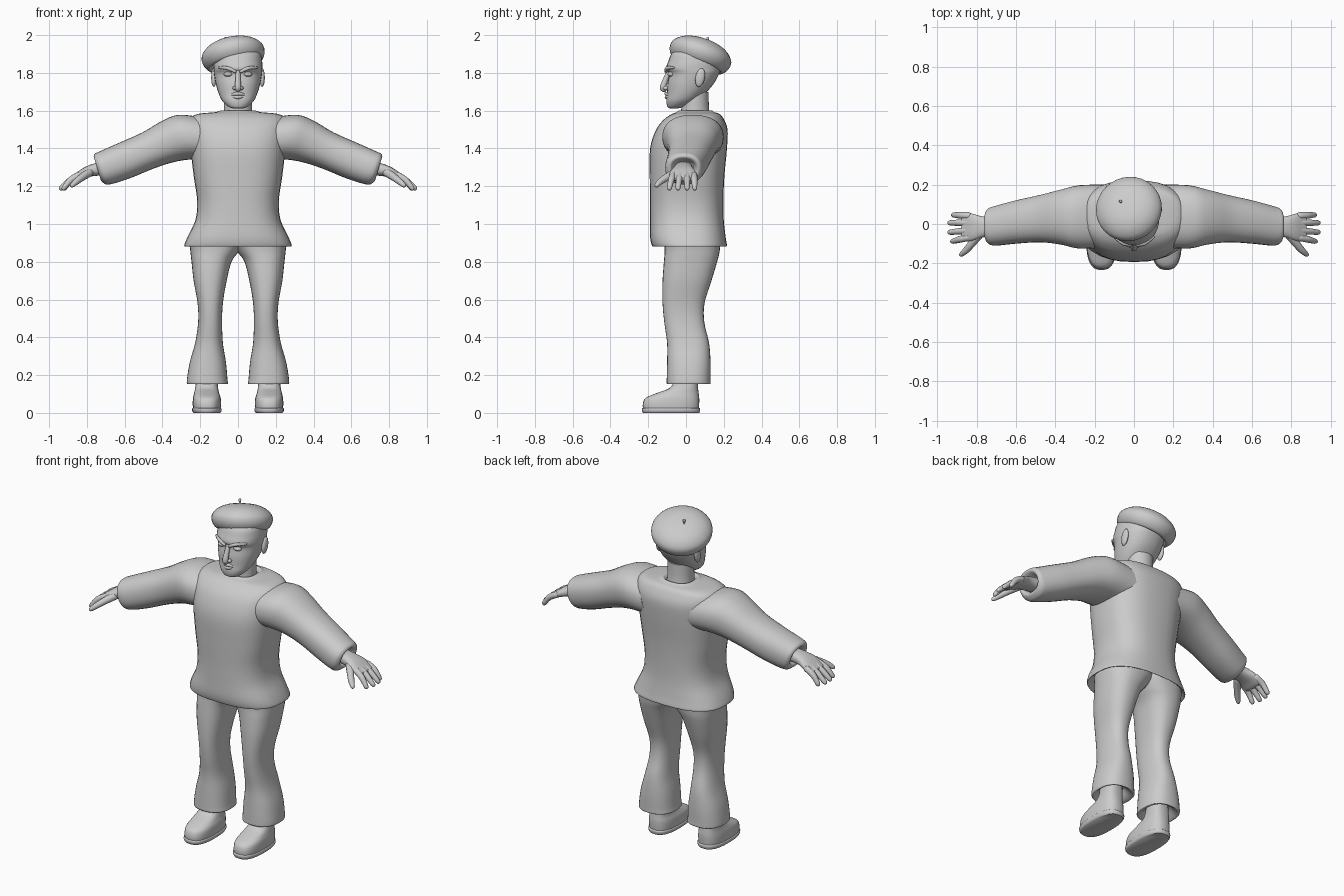
import bpy, bmesh
from math import cos, sin, pi
from mathutils import Vector, Matrix

SEG = 32


def catmull(rows, sub):
    """Smoothly interpolate a list of equal-length number rows."""
    out = []
    for i in range(len(rows) - 1):
        p = [rows[max(0, min(len(rows) - 1, i + k))] for k in (-1, 0, 1, 2)]
        for j in range(sub):
            t = j / sub
            out.append([0.5 * (2 * b + (c - a) * t + (2 * a - 5 * b + 4 * c - d) * t * t
                               + (3 * b - a - 3 * c + d) * t ** 3) for a, b, c, d in zip(*p)])
    return out + [list(rows[-1])]


def skin(name, loops, side=1):
    """Bridge point loops into a closed smooth mesh; side=-1 mirrors it in x."""
    bm = bmesh.new()
    vs = [[bm.verts.new((p[0] * side, p[1], p[2])) for p in loop] for loop in loops]
    n = len(vs[0])
    for a, b in zip(vs, vs[1:]):
        for i in range(n):
            bm.faces.new((a[i], a[(i + 1) % n], b[(i + 1) % n], b[i]))
    bm.faces.new(vs[0])
    bm.faces.new(vs[-1])
    bmesh.ops.recalc_face_normals(bm, faces=bm.faces)
    me = bpy.data.meshes.new(name)
    bm.to_mesh(me)
    bm.free()
    ob = bpy.data.objects.new(name, me)
    bpy.context.collection.objects.link(ob)
    bpy.ops.object.select_all(action='DESELECT')
    ob.select_set(True)
    bpy.context.view_layer.objects.active = ob
    bpy.ops.object.shade_smooth_by_angle(angle=1.0)
    return ob


def loft(name, rows, axis='z', e=2.3, side=1, shear=0.0, sub=4):
    """Rows (level, u0, u1, y0, y1): superellipse slices stacked along z or x."""
    loops = []
    for l, u0, u1, y0, y1 in catmull(rows, sub):
        loop = []
        for i in range(SEG):
            c, s = cos(2 * pi * i / SEG), sin(2 * pi * i / SEG)
            u = (u0 + u1) / 2 + (u1 - u0) / 2 * abs(c) ** (2 / e) * (1 if c > 0 else -1)
            y = (y0 + y1) / 2 + (y1 - y0) / 2 * abs(s) ** (2 / e) * (1 if s > 0 else -1)
            loop.append((u, y, l) if axis == 'z' else (l + shear * (u - 1.4), y, u))
        loops.append(loop)
    return skin(name, loops, side)


def tube(name, pts, side=1, n=12, sub=3):
    """Round-ended tube through points (x, y, z, radius)."""
    path = catmull(pts, sub)
    P = [Vector(p[:3]) for p in path]
    d0, d1 = (P[0] - P[1]).normalized(), (P[-1] - P[-2]).normalized()
    r0, r1 = path[0][3], path[-1][3]
    ring = [(P[0] + d0 * r0 * k, r0 * f) for k, f in ((.95, .3), (.7, .7))]
    ring += [(p, q[3]) for p, q in zip(P, path)]
    ring += [(P[-1] + d1 * r1 * k, r1 * f) for k, f in ((.7, .7), (.95, .3))]
    loops = []
    for i, (c, r) in enumerate(ring):
        d = ring[min(i + 1, len(ring) - 1)][0] - ring[max(i - 1, 0)][0]
        a = d.cross(Vector((.05, 1, .1))).normalized()
        if abs(d.normalized().y) > .95:
            a = d.cross(Vector((0, 0, 1))).normalized()
        b = d.cross(a).normalized()
        loops.append([c + r * (a * cos(2 * pi * k / n) + b * sin(2 * pi * k / n)) for k in range(n)])
    return skin(name, loops, side)


def ball(name, loc, scale, rot=0.0, side=1):
    m = Matrix.Translation(loc) @ Matrix.Rotation(rot, 4, 'X')
    loops = [[m @ Vector((scale[0] * sin(a) * cos(2 * pi * k / 16), scale[1] * sin(a) * sin(2 * pi * k / 16),
                          scale[2] * cos(a))) for k in range(16)] for a in [.05 + (pi - .1) * j / 10 for j in range(11)]]
    return skin(name, loops, side)


# sweater body with turned-under hem
sweater = [(.93, .235, -.14, .185), (.89, .27, -.17, .205), (.885, .285, -.18, .217), (.93, .268, -.19, .21),
           (1.02, .226, -.19, .2), (1.12, .216, -.19, .198), (1.25, .234, -.192, .203), (1.4, .252, -.19, .217),
           (1.5, .262, -.158, .22), (1.555, .255, -.115, .2), (1.582, .215, -.075, .178), (1.592, .12, -.05, .15),
           (1.6, .09, -.035, .138), (1.58, .07, -.02, .12)]
loft("sweater", [(z, -w, w, a, b) for z, w, a, b in sweater], e=2.6)

# neck and head
loft("neck", [(1.54, -.078, .078, -.03, .135), (1.61, -.074, .074, -.025, .122), (1.7, -.075, .075, -.02, .12)], e=2)
head = [(1.612, .025, -.085, -.045), (1.62, .05, -.098, -.01), (1.65, .082, -.104, .05), (1.69, .102, -.1, .1),
        (1.74, .117, -.098, .145), (1.795, .127, -.09, .175), (1.822, .129, -.106, .182), (1.86, .128, -.094, .18),
        (1.91, .115, -.07, .16), (1.935, .06, -.01, .1)]
loft("head", [(z, -w, w, a, b) for z, w, a, b in head], e=2.25)

# facial features
tube("nose", [(0, -.092, 1.805, .012), (0, -.108, 1.765, .014), (0, -.122, 1.722, .017), (0, -.115, 1.712, .014)])
tube("upper_lip", [(-.038, -.088, 1.683, .006), (0, -.104, 1.69, .01), (.038, -.088, 1.683, .006)])
tube("lower_lip", [(-.032, -.088, 1.676, .006), (0, -.103, 1.671, .01), (.032, -.088, 1.676, .006)])

# beret, tilted down toward the back and one side
profile = [(.09, .0), (.12, -.04), (.14, -.05), (.16, -.028), (.169, .0), (.163, .03), (.13, .062),
           (.08, .082), (.03, .088), (.004, .089)]
tilt = Vector((0, 0, 1)).rotation_difference(Vector((-.2, .35, 1))).to_matrix().to_4x4()
place = Matrix.Translation((-.025, .075, 1.89)) @ tilt
skin("beret", [[place @ Vector((r * cos(2 * pi * k / SEG), r * sin(2 * pi * k / SEG), h)) for k in range(SEG)]
               for r, h in catmull(profile, 3)])
tube("beret_stem", [(-.065, .11, 1.94, .005), (-.067, .113, 1.965, .005), (-.068, .115, 1.982, .008)])

for side, tag in ((1, "left"), (-1, "right")):
    # eye, brow, nostril and ear
    ball(tag + "_eye", (.052, -.078, 1.793), (.024, .02, .013), 0, side)
    tube(tag + "_brow", [(.016, -.106, 1.807, .008), (.055, -.099, 1.825, .01), (.1, -.066, 1.828, .006)], side)
    ball(tag + "_nostril", (.017, -.106, 1.719), (.012, .016, .011), 0, side)
    ball(tag + "_ear", (.128, .075, 1.775), (.014, .025, .05), -.2, side)

    # sleeve with tucked cuff
    loft(tag + "_sleeve", [(.14, 1.34, 1.565, -.12, .2), (.26, 1.342, 1.578, -.125, .197),
                           (.36, 1.328, 1.545, -.105, .175), (.48, 1.293, 1.485, -.093, .148),
                           (.62, 1.242, 1.43, -.1, .12), (.735, 1.21, 1.385, -.11, .092),
                           (.768, 1.218, 1.37, -.1, .08), (.775, 1.24, 1.35, -.08, .06),
                           (.74, 1.26, 1.33, -.06, .04)], 'x', 2.3, side, .3)

    # hand: palm, fingers, thumb
    loft(tag + "_palm", [(.71, 1.258, 1.33, -.06, .035), (.77, 1.253, 1.318, -.068, .038),
                         (.82, 1.242, 1.296, -.085, .052), (.86, 1.226, 1.268, -.088, .055),
                         (.878, 1.23, 1.255, -.08, .048)], 'x', 2.4, side)
    for i, (y0, y1, x1) in enumerate(((.042, .046, .918), (.006, .006, .936), (-.032, -.042, .936), (-.068, -.088, .922))):
        tube(f"{tag}_finger_{i + 1}", [(.84, y0, 1.26, .018), (.885, (y0 + y1) / 2, 1.234, .017),
                                       (x1, y1, 1.19, .013)], side)
    tube(tag + "_thumb", [(.785, -.05, 1.275, .024), (.825, -.1, 1.248, .02), (.855, -.135, 1.225, .017),
                          (.878, -.155, 1.205, .012)], side)

    # flared trouser leg with turned-in hem
    loft(tag + "_trouser_leg", [(.2, .105, .215, -.06, .07), (.165, .085, .245, -.08, .105),
                                (.152, .055, .268, -.1, .128), (.18, .056, .27, -.102, .13),
                                (.27, .064, .255, -.1, .13), (.37, .08, .227, -.1, .122), (.48, .084, .211, -.115, .097),
                                (.58, .08, .214, -.124, .098), (.7, .06, .235, -.124, .135), (.8, .034, .246, -.117, .165),
                                (.855, -.005, .252, -.113, .178), (.92, -.05, .254, -.115, .182),
                                (1.0, -.05, .2, -.11, .17)], e=2.4, side=side)

    # shoe upper, ankle and sole
    loft(tag + "_shoe", [(.02, .092, .238, -.228, .068), (.05, .09, .24, -.228, .07), (.08, .092, .238, -.212, .07),
                         (.105, .1, .232, -.155, .067), (.13, .105, .227, -.09, .064), (.165, .108, .222, -.065, .062),
                         (.21, .112, .218, -.06, .06)], e=2.6, side=side)
    loft(tag + "_sole", [(0, .094, .236, -.228, .07), (.01, .088, .242, -.233, .074), (.024, .088, .242, -.233, .074),
                         (.026, .1, .23, -.22, .06)], e=2.6, side=side)
